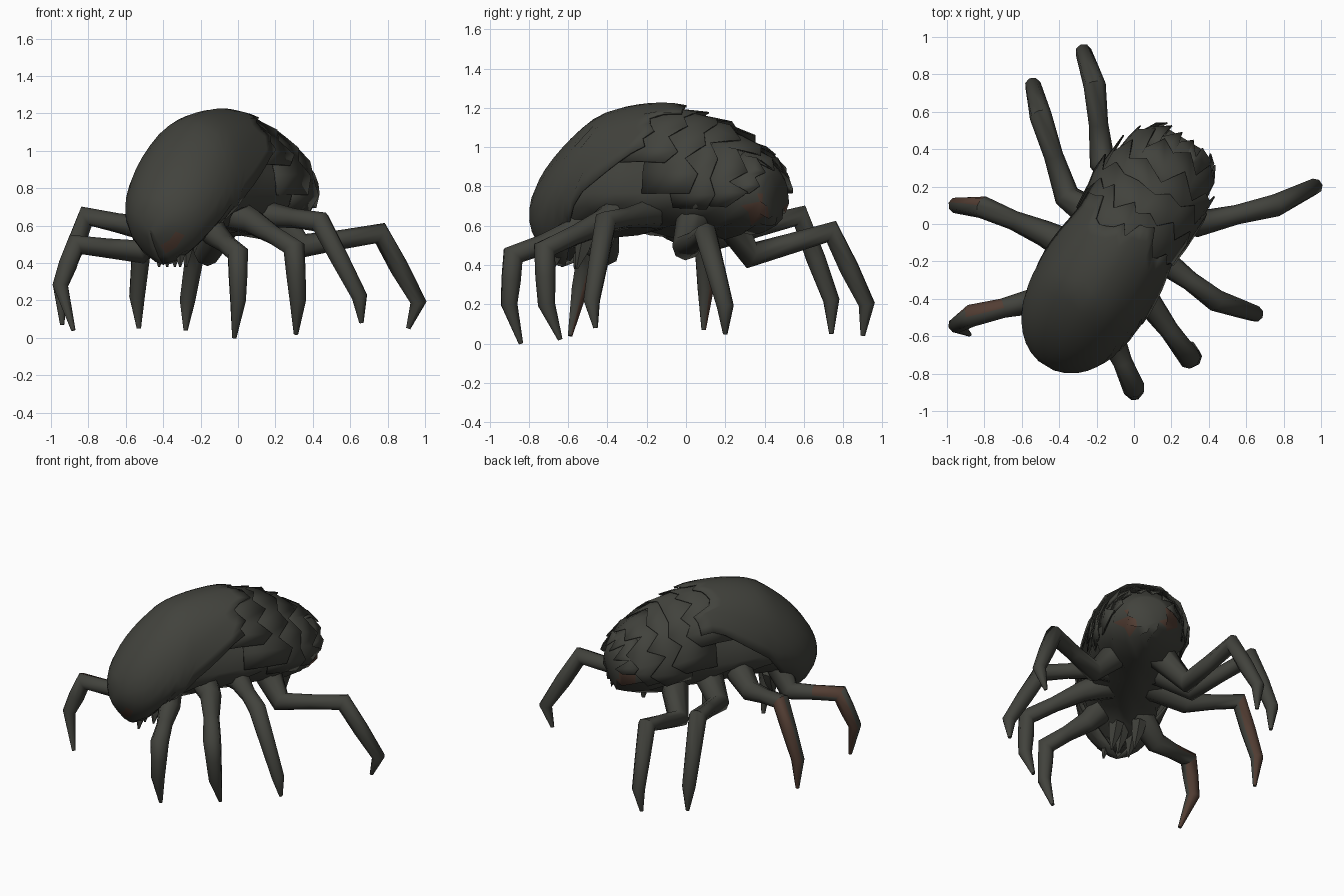
import bpy, bmesh, math, random
from mathutils import Vector

if "Cube" in bpy.data.objects:
    bpy.data.objects.remove(bpy.data.objects["Cube"])

random.seed(4)


def material(name, rgb):
    m = bpy.data.materials.new(name)
    m.diffuse_color = (*rgb, 1)
    m.use_nodes = True
    m.node_tree.nodes["Principled BSDF"].inputs["Base Color"].default_value = m.diffuse_color
    return m


DARK = material("dark_chitin", (0.054, 0.055, 0.046))
RUST = material("rust_brown", (0.085, 0.047, 0.033))


def make(name, verts, faces, angle=40, thick=0, rust=None):
    me = bpy.data.meshes.new(name)
    me.from_pydata([tuple(v) for v in verts], [], faces)
    bm = bmesh.new()
    bm.from_mesh(me)
    bmesh.ops.recalc_face_normals(bm, faces=bm.faces)
    bm.to_mesh(me)
    bm.free()
    me.materials.append(DARK)
    me.materials.append(RUST)
    for p in me.polygons:
        p.use_smooth = True
        if rust and rust(p):
            p.material_index = 1
    me.set_sharp_from_angle(angle=math.radians(angle))
    ob = bpy.data.objects.new(name, me)
    bpy.context.collection.objects.link(ob)
    if thick:
        s = ob.modifiers.new("thickness", 'SOLIDIFY')
        s.thickness = thick
        s.offset = 0


def grid_faces(rows, cols, closed=False):
    n = cols if closed else cols - 1
    return [(r * cols + c, r * cols + (c + 1) % cols, (r + 1) * cols + (c + 1) % cols, (r + 1) * cols + c)
            for r in range(rows - 1) for c in range(n)]


# Body surface: domed egg along a diagonal axis, with a beak hanging at the front
AXIS = Vector((.52, .854, 0))
SIDE = Vector((.854, -.52, 0))
ORIGIN = Vector((-.1, -.15, 0))


def surf(s, a, off=0.0):
    s = max(-.706, min(.735, s))
    front = s < 0
    wide = (1 - abs(s / (.71 if front else .75)) ** 3.5) ** .5
    mid = .765 - .13 * max(0, -s - .3) / .42
    dome = .44 * ((1 - abs(s / .72) ** 2.2) ** .6 if front else (1 - (s / .76) ** 1.9) ** .65)
    belly = (mid - .53 + .18 * math.exp(-((s + .57) / .13) ** 2)) * wide ** .5
    c, sn = math.cos(a), math.sin(a)
    if sn >= 0:
        v, z = (.32 * wide + off) * c, mid + (dome + off) * sn
    else:
        v, z = (.32 * wide + off) * math.copysign(abs(c) ** 1.4, c), mid + (belly + off) * sn
    return ORIGIN + AXIS * s + SIDE * v + Vector((0, 0, z))


# Core body under the plates: hollow flanks at the waist, lumpy belly
N, ROWS = 20, 14
verts = []
for i in range(ROWS):
    s = .01 - .7 * math.cos(math.pi * i / (ROWS - 1))
    waist = math.exp(-((s + .02) / .22) ** 2)
    for k in range(N):
        a = 2 * math.pi * k / N
        flank = max(0, math.cos(a - .5), -math.cos(a + .5)) ** 6 * (math.sin(a) > .1)
        bump = .02 * (-1) ** (i + k) if math.sin(a) < -.3 else 0
        off = (-.012 if s > .4 else -.03) - .055 * waist * flank
        verts.append(surf(s, a, off + bump))
caps = [tuple(range(N)), tuple(range((ROWS - 1) * N, ROWS * N))]
spot = Vector((.38, .38, .68))
spot2 = Vector((.12, .5, .72))
make("core_body", verts, grid_faces(ROWS, N, True) + caps, 60,
     rust=lambda p: min((p.center - spot).length, (p.center - spot2).length) < .08)

# Front carapace: wraps low at the beak, rises over the flanks, uneven rear edge
R, C = 16, 19
tail = [random.uniform(-.06, .11) for k in range(C)]
verts = []
for i in range(R):
    f = i / (R - 1)
    for k in range(C):
        s = -.706 + f ** 1.4 * (.83 + tail[k])
        low = -90 + 90 * max(0, min(1, (s + .56) / .3)) + 32 * max(0, min(1, (s + .26) / .35))
        a = math.radians(low + (180 - 2 * low) * k / (C - 1))
        verts.append(surf(s, a, .002 + .018 * max(0, f - .6) / .4))
beak = Vector((-.36, -.7, .55))
make("front_carapace", verts, grid_faces(R, C) + [tuple(range(C))], 50, .012,
     rust=lambda p: (p.center - beak).length < .07 and len(p.vertices) == 4)

# Overlapping rows of jagged rear plates
LOWEST = [22, 0, -20, -18, 0]
for row in range(5):
    s0 = -.08 + .18 * row - .004 * row * row
    s1 = min(.74, s0 + .37 - .045 * row)
    low, lift = LOWEST[row], .02 + .005 * row
    cols = 13
    verts = []
    shift = [random.uniform(-.3, .3) if 0 < k < cols - 1 else 0 for k in range(cols)]
    for f, off in ((0, -.02), (.5, 0), (1, lift)):
        for k in range(cols):
            a = math.radians(low + (180 - 2 * low) * (k + shift[k] * f) / (cols - 1))
            notch = k % 2 == 0
            cut = (random.uniform(.03, .1) if notch else random.uniform(-.02, .03)) * f
            verts.append(surf(s0 + (s1 - s0) * f - cut, a, off - .012 * f * notch))
    make(f"rear_plates_{row + 1}", verts, grid_faces(3, cols), 30, .008)


# Tube along a path with a radius at each point
def tube(name, pts, radii, sides=8, rust=None):
    d = pts[-1] - pts[0]
    across = Vector((-d.y, d.x, 0)).normalized()
    v = []
    for i, p in enumerate(pts):
        t0 = (p - pts[i - 1]).normalized() if i else (pts[1] - p).normalized()
        t1 = (pts[i + 1] - p).normalized() if i < len(pts) - 1 else t0
        n = (t0 + t1).cross(across).normalized()
        b = n.cross((t0 + t1).normalized())
        for k in range(sides):
            a = 2 * math.pi * k / sides
            v.append(p + (n * math.cos(a) + b * math.sin(a)) * radii[i])
    n = len(pts)
    ends = [tuple(range(sides)), tuple(range((n - 1) * sides, n * sides))]
    make(name, v, grid_faces(n, sides, True) + ends, 65, rust=rust)


# Eight posed legs: hip, knee, ankle, claw tip; the root inside the body is derived
LEGS = {
    "back_leg": [(-.17, .33, .45), (-.21, .74, .57), (-.27, .92, .2), (-.28, .9, .04)],
    "back_left_leg": [(-.36, .15, .54), (-.5, .58, .65), (-.54, .74, .22), (-.53, .74, .05)],
    "mid_left_leg": [(-.48, -.05, .58), (-.81, .09, .65), (-.95, .1, .28), (-.94, .09, .07)],
    "front_left_leg": [(-.53, -.41, .46), (-.87, -.49, .5), (-.95, -.54, .28), (-.88, -.59, .04)],
    "back_right_leg": [(.34, 0, .49), (.76, .1, .56), (.965, .2, .19), (.91, .2, .05)],
    "mid_right_leg": [(.16, -.2, .66), (.44, -.41, .62), (.65, -.48, .22), (.66, -.46, .08)],
    "front_right_leg": [(.08, -.42, .62), (.3, -.72, .48), (.32, -.71, .2), (.31, -.64, .02)],
    "front_leg": [(-.12, -.6, .55), (0, -.88, .45), (0, -.9, .2), (-.02, -.84, 0)],
}
for name, points in LEGS.items():
    hip, knee, ankle, tip = [Vector(p) for p in points]
    root = ORIGIN + AXIS * ((hip - ORIGIN).dot(AXIS) * .8)
    root = root.lerp(hip, .4)
    root.z = .68
    thigh, shin = hip.lerp(knee, .5), knee.lerp(ankle, .5)
    tube(name, [root, hip, thigh, knee, shin, ankle, tip], [.1, .07, .052, .06, .052, .044, .012],
         rust=lambda p: p.center.x < -.8 and p.center.z < .62 and p.normal.y > .15)

# Small mouth fangs under the beak
for i in range(5):
    p = ORIGIN + AXIS * (-.55 + .04 * i) + SIDE * (.09 * math.cos(2.4 * i))
    tube(f"fang_{i + 1}", [p + Vector((0, .04, .56)), p + Vector((0, .02, .48)), p + Vector((0, -.01, .38))],
         [.05, .04, .006], 5)
